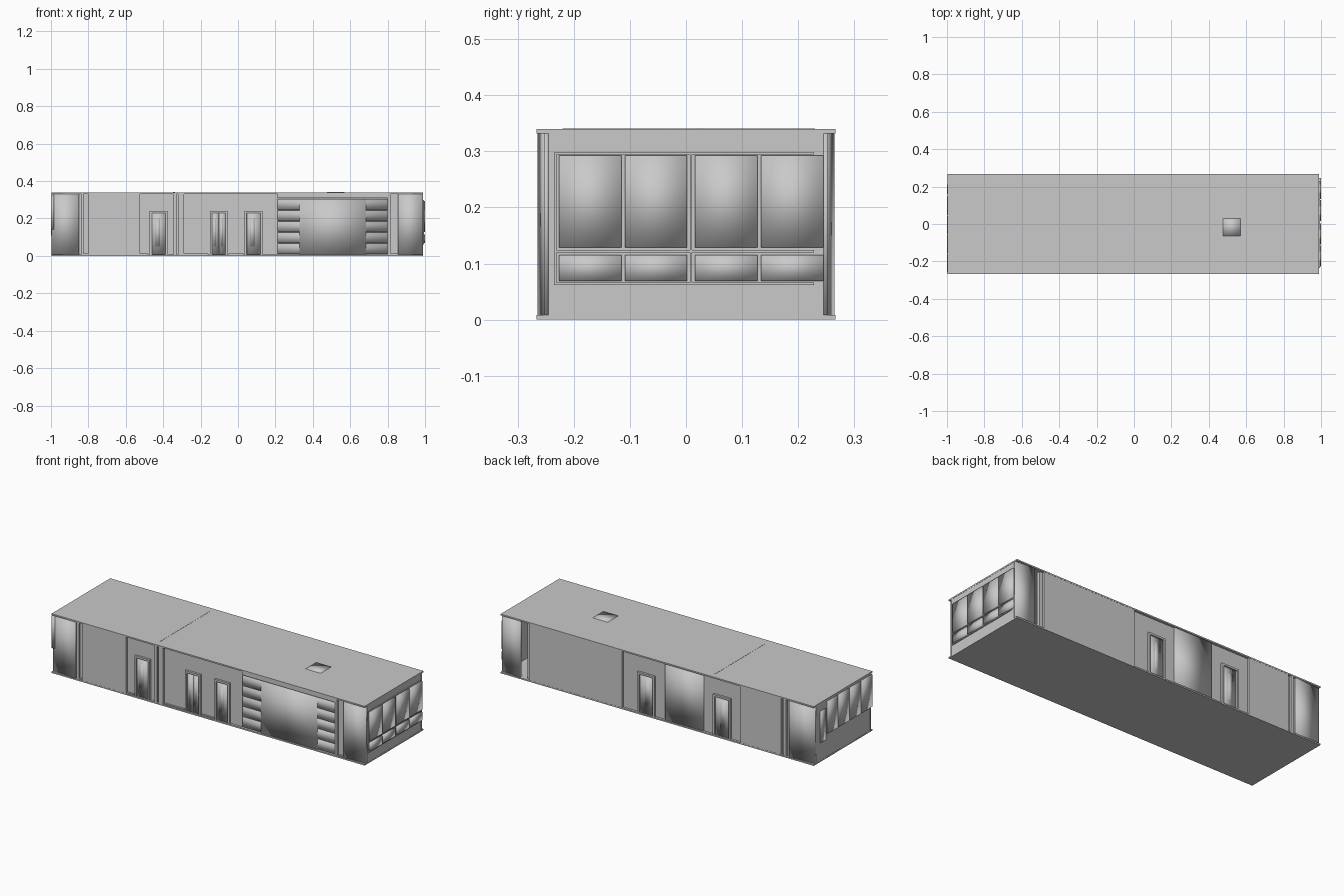
import bpy
import bmesh
from mathutils import Matrix, Vector

default_cube = bpy.data.objects.get("Cube")
if default_cube:
    bpy.data.objects.remove(default_cube, do_unlink=True)

plaster = bpy.data.materials.new("plain grey plaster")
plaster.use_nodes = True
grey = (0.588, 0.588, 0.588, 1)
plaster.diffuse_color = grey
plaster.node_tree.nodes["Principled BSDF"].inputs["Base Color"].default_value = grey

# Overall building limits
RIGHT_END, LEFT_END = -0.997, 0.99
HALF_DEPTH, HEIGHT = 0.266, 0.34
SLAB = 0.008
RECESS = 0.253
PANEL = HALF_DEPTH - 0.001
FRONT, BACK = -1, 1


def boxes(name, parts, smooth=False):
    """One object from boxes given as (x range, y range, z range)."""
    bm = bmesh.new()
    for part in parts:
        low = Vector([min(r) for r in part])
        high = Vector([max(r) for r in part])
        place = Matrix.Translation((low + high) / 2) @ Matrix.Diagonal((*(high - low), 1))
        bmesh.ops.create_cube(bm, size=1, matrix=place)
    for face in bm.faces:
        face.smooth = smooth
    mesh = bpy.data.meshes.new(name)
    bm.to_mesh(mesh)
    bm.free()
    mesh.materials.append(plaster)
    obj = bpy.data.objects.new(name, mesh)
    bpy.context.collection.objects.link(obj)
    return obj


def on_side(side, x_range, z_range, face, depth=0.02):
    """A box on a long wall, its outer face at the given distance."""
    return (x_range, (side * face, side * (face - depth)), z_range)


# Floor and roof slabs
span_x, span_y = (RIGHT_END, LEFT_END), (-HALF_DEPTH, HALF_DEPTH)
boxes("floor", [(span_x, span_y, (0, SLAB))])
boxes("roof", [(span_x, span_y, (HEIGHT - SLAB, HEIGHT))])

# Roof hatch and the top of the partition
boxes("roof_hatch", [((0.475, 0.57), (-0.065, 0.03), (0.32, HEIGHT + 0.001))], smooth=True)
boxes("partition", [((-0.347, -0.338), (-0.22, 0.23), (0, HEIGHT + 0.001))])

body = (SLAB, HEIGHT - SLAB)

# Recessed long walls, with an opening at the front for the shutter
boxes("front_wall", [
    on_side(FRONT, (-0.86, 0.21), body, RECESS),
    on_side(FRONT, (0.8, 0.86), body, RECESS),
])
boxes("back_wall", [on_side(BACK, (-0.86, 0.83), body, RECESS)])


def pillar(name, side, end, inner):
    """A corner pillar that tapers in towards the end of the building."""
    obj = boxes(name, [on_side(side, (end, inner), body, PANEL)], smooth=True)
    for vert in obj.data.vertices:
        if abs(vert.co.x - end) < 0.01 and abs(vert.co.y) > RECESS:
            vert.co.y = side * RECESS


pillar("front_right_pillar", FRONT, RIGHT_END, -0.85)
pillar("back_right_pillar", BACK, RIGHT_END, -0.84)
pillar("front_left_pillar", FRONT, LEFT_END, 0.855)
pillar("back_left_pillar", BACK, LEFT_END, 0.87)

# Raised wall panels and narrow pilasters
boxes("front_panels", [
    on_side(FRONT, xs, body, PANEL)
    for xs in ((-0.84, -0.825), (-0.8, -0.525), (-0.345, -0.33), (-0.32, -0.29), (0.8, 0.815))
])
boxes("back_panels", [
    on_side(BACK, xs, body, PANEL) for xs in ((-0.82, -0.805), (-0.79, -0.53), (0.22, 0.81))
])
boxes("back_middle_panel", [on_side(BACK, (-0.29, -0.05), body, 0.26)], smooth=True)

# Skirting blocks in the recesses
skirt = (0, 0.014)
boxes("skirting", [
    on_side(FRONT, xs, skirt, 0.262)
    for xs in ((-0.825, -0.8), (-0.525, -0.48), (-0.29, -0.16), (-0.05, 0.03), (0.815, 0.855))
])


def door(name, side, x, width=0.096, leaves=1):
    """A framed door with a narrow glass strip in each leaf."""
    rim, top = 0.011, 0.24
    x0, x1 = x - width / 2, x + width / 2
    boxes(name + "_frame", [
        on_side(side, xs, zs, PANEL)
        for xs, zs in (
            ((x0, x0 + rim), (SLAB, top)),
            ((x1 - rim, x1), (SLAB, top)),
            ((x0, x1), (top - rim, top)),
        )
    ])
    step = (width - 2 * rim) / leaves
    starts = [x0 + rim + i * step for i in range(leaves)]
    boxes(name + "_leaf", [
        on_side(side, (s + 0.001, s + step - 0.001), (SLAB, top - rim), 0.257)
        for s in starts
    ], smooth=True)
    boxes(name + "_glass", [
        on_side(side, (s + step * 0.25, s + step * 0.6), (0.05, 0.2), 0.259)
        for s in starts
    ], smooth=True)


door("front_right_door", FRONT, -0.424)
door("front_double_door", FRONT, -0.103, leaves=2)
door("front_left_door", FRONT, 0.083)
door("back_left_door", BACK, 0.07, width=0.11)
door("back_right_door", BACK, -0.41, width=0.11)

# Wide slatted shutter with a blank panel over its middle
SHUTTER = (0.21, 0.8)
boxes("shutter_backing", [on_side(FRONT, SHUTTER, body, 0.25)])
boxes("shutter_lintel", [on_side(FRONT, SHUTTER, (0.31, HEIGHT - SLAB), 0.262)])
pitch = 0.059
boxes("shutter_slats", [
    on_side(FRONT, SHUTTER, (0.012 + i * pitch, 0.008 + (i + 1) * pitch), 0.26, 0.03)
    for i in range(5)
], smooth=True)
boxes("shutter_panel", [on_side(FRONT, (0.33, 0.685), (SLAB, 0.305), 0.261)], smooth=True)


def slab(end, y_range, z_range, face, depth=0.015):
    """A box on an end wall, its outer face raised by the given amount."""
    out = 1 if end > 0 else -1
    x = end + out * face
    return ((x, x - out * depth), y_range, z_range)


# Left end wall with two rows of framed panes
boxes("left_end_wall", [slab(LEFT_END, (-RECESS, RECESS), body, -0.001)])
bottom, top, bar = 0.062, 0.298, 0.004
sides = (-0.235, 0.228)
frame = [slab(LEFT_END, sides, (z, z + bar), 0.004) for z in (bottom, 0.12, top - bar)]
frame += [slab(LEFT_END, (y, y + bar), (bottom, top), 0.004) for y in (sides[0], 0.007)]
boxes("left_end_window_frame", frame)
boxes("left_end_window_panes", [
    slab(LEFT_END, (y, y + 0.111), zs, 0.009)
    for zs in ((0.069, 0.115), (0.129, 0.293))
    for y in (-0.226, -0.109, 0.016, 0.134)
], smooth=True)

# Right end wall with one tall row of panes and a narrow side window
boxes("right_end_wall", [slab(RIGHT_END, (-RECESS, RECESS), body, -0.001)])
boxes("right_end_window_panes", [
    slab(RIGHT_END, (y, y + 0.097), (0.14, 0.325), 0.003)
    for y in (-0.26, -0.157, -0.054, 0.049)
], smooth=True)
boxes("right_end_side_window", [slab(RIGHT_END, (0.16, 0.21), (0.11, 0.29), 0.002)], smooth=True)
